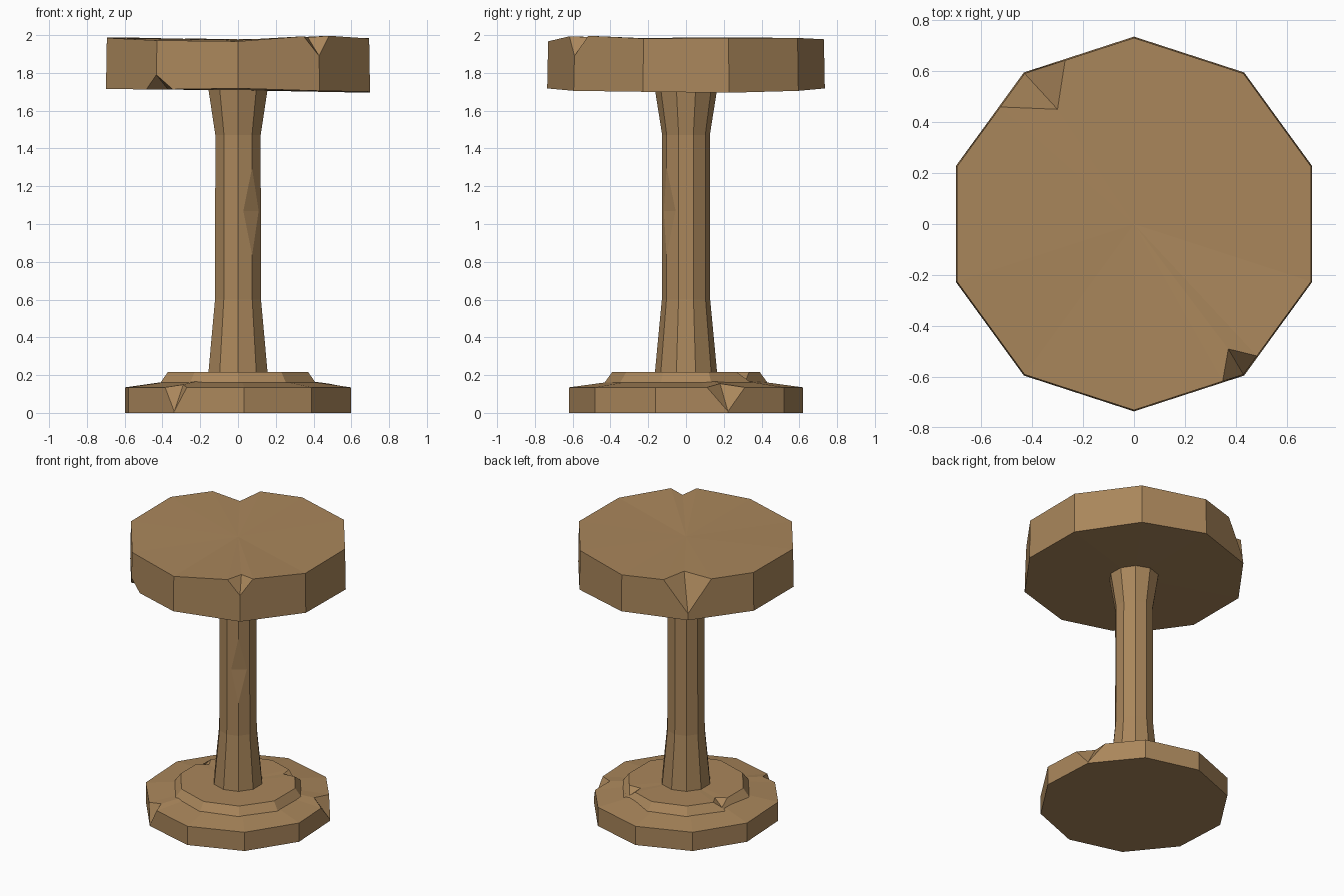
import bpy, bmesh
from math import cos, sin, radians
from mathutils import Vector

if "Cube" in bpy.data.objects:
    bpy.data.objects.remove(bpy.data.objects["Cube"])

N = 10
wood = bpy.data.materials.new("worn_wood")
wood.diffuse_color = (0.40, 0.24, 0.105, 1)
wood.use_nodes = True
wood.node_tree.nodes["Principled BSDF"].inputs["Base Color"].default_value = wood.diffuse_color


def ring(r, z, start):
    """Ten points around the axis; z is one height or a list of heights."""
    zs = z if isinstance(z, list) else [z] * N
    return [Vector((r * cos(radians(start + 36 * i)), r * sin(radians(start + 36 * i)), zs[i]))
            for i in range(N)]


def finish(name, bm):
    bmesh.ops.recalc_face_normals(bm, faces=bm.faces[:])
    me = bpy.data.meshes.new(name)
    bm.to_mesh(me)
    bm.free()
    me.materials.append(wood)
    ob = bpy.data.objects.new(name, me)
    bpy.context.collection.objects.link(ob)


def cap(bm, pts, centre_z, chips):
    """Fan-shaped end of a disc. chips: corner -> (cut before, cut after, inner point, apex z)."""
    corners, before, after, outline = [], [], [], []
    for i, p in enumerate(pts):
        if i in chips:
            a, b, inner, apex = chips[i]
            c = bm.verts.new((p.x, p.y, apex))
            pv = bm.verts.new(p.lerp(pts[i - 1], a))
            nv = bm.verts.new(p.lerp(pts[(i + 1) % N], b))
            iv = bm.verts.new(inner)
            bm.faces.new((pv, iv, c))
            bm.faces.new((iv, nv, c))
            outline += [pv, iv, nv]
            before.append([pv])
            after.append([nv])
        else:
            c = bm.verts.new(p)
            outline.append(c)
            before.append([])
            after.append([])
        corners.append(c)
    centre = bm.verts.new((0, 0, centre_z))
    for i, v in enumerate(outline):
        bm.faces.new((centre, v, outline[(i + 1) % len(outline)]))
    return corners, before, after


def chipped_disc(name, low, high, low_z, high_z, low_chips, high_chips):
    bm = bmesh.new()
    bc, bb, ba = cap(bm, low, low_z, low_chips)
    tc, tb, ta = cap(bm, high, high_z, high_chips)
    for i in range(N):
        j = (i + 1) % N
        bm.faces.new([bc[i]] + ba[i] + bb[j] + [bc[j], tc[j]] + tb[j] + ta[i] + [tc[i]])
    finish(name, bm)


# Base slab with two deep chips (top rises gently to the centre)
chipped_disc("base", ring(0.62, 0, 21), ring(0.62, 0.135, 21), 0, 0.22, {}, {
    0: (0.29, 0.30, (0.48, 0.18, 0.155), 0.008),
    6: (0.20, 0.18, (-0.29, -0.46, 0.150), 0.008)})

# Raised step on the base
chipped_disc("base_step", ring(0.435, 0.155, 18), ring(0.39, 0.217, 18), 0.155, 0.217, {}, {
    1: (0.25, 0.25, (0.18, 0.26, 0.215), 0.17),
    4: (0.25, 0.25, (-0.30, 0.10, 0.215), 0.17)})

# Table top, slightly uneven, with chips on two upper corners and one lower corner
top_z = [1.985, 1.985, 1.978, 1.985, 1.988, 1.985, 1.972, 1.967, 2.0, 1.982]
low_z = [1.695, 1.705, 1.718, 1.715, 1.715, 1.715, 1.712, 1.718, 1.705, 1.70]
chipped_disc("table_top", ring(0.735, low_z, 18), ring(0.73, top_z, 18), 1.708, 1.974,
             {6: (0.20, 0.20, (-0.37, -0.50, 1.712), 1.79)},
             {3: (0.37, 0.36, (-0.30, 0.45, 1.978), 1.76),
              8: (0.19, 0.20, (0.37, -0.49, 1.988), 1.89)})

# Flared column with a V-shaped nick on its front right corner
bm = bmesh.new()
profile = [(0.165, 0.21), (0.128, 0.60), (0.126, 1.47), (0.165, 1.715)]
rings = [[bm.verts.new(p) for p in ring(r, z, 18)] for r, z in profile]
NICK = 8
lo, hi = rings[1][NICK], rings[2][NICK]
n_lo = bm.verts.new(lo.co.lerp(hi.co, 0.27))
n_hi = bm.verts.new(lo.co.lerp(hi.co, 0.80))
mid = ring(0.127, 1.07, 18)
n_left = bm.verts.new(mid[NICK].lerp(mid[NICK - 1], 0.62))
n_right = bm.verts.new(mid[NICK].lerp(mid[NICK + 1], 0.75))
bm.faces.new((n_lo, n_left, n_right))
bm.faces.new((n_hi, n_left, n_right))
for k in range(3):
    a, b = rings[k], rings[k + 1]
    for i in range(N):
        j = (i + 1) % N
        if k == 1 and j == NICK:
            bm.faces.new((a[i], a[j], n_lo, n_left, n_hi, b[j], b[i]))
        elif k == 1 and i == NICK:
            bm.faces.new((a[i], a[j], b[j], b[i], n_hi, n_right, n_lo))
        else:
            bm.faces.new((a[i], a[j], b[j], b[i]))
bm.faces.new(rings[0])
bm.faces.new(rings[-1])
finish("column", bm)
